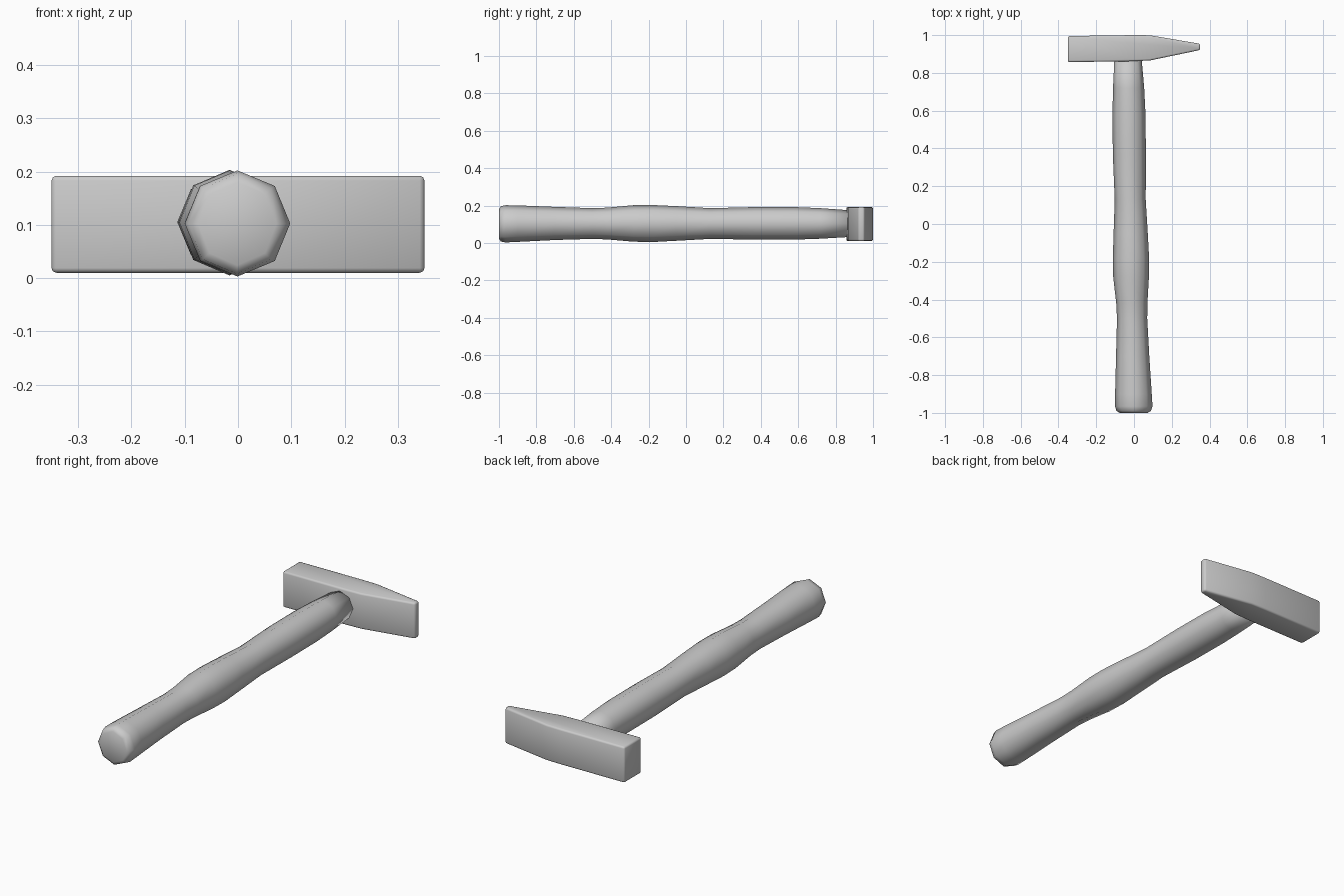
import bpy, bmesh, math

if "Cube" in bpy.data.objects:
    bpy.data.objects.remove(bpy.data.objects["Cube"])


def finish(bm, name):
    bmesh.ops.recalc_face_normals(bm, faces=bm.faces)
    mesh = bpy.data.meshes.new(name)
    bm.to_mesh(mesh)
    bm.free()
    obj = bpy.data.objects.new(name, mesh)
    bpy.context.collection.objects.link(obj)
    for p in mesh.polygons:
        p.use_smooth = True
    return obj


# Handle: eight-sided rings as (y, left x, right x, bottom z, top z)
rings = [
    (-1.0, -0.075, 0.072, 0.024, 0.180),
    (-0.99, -0.093, 0.089, 0.008, 0.196),
    (-0.965, -0.10, 0.098, 0.003, 0.202),
    (-0.90, -0.10, 0.094, 0.006, 0.201),
    (-0.70, -0.095, 0.081, 0.016, 0.193),
    (-0.50, -0.090, 0.070, 0.022, 0.186),
    (-0.42, -0.094, 0.071, 0.019, 0.189),
    (-0.28, -0.110, 0.079, 0.007, 0.202),
    (-0.18, -0.112, 0.080, 0.005, 0.203),
    (-0.05, -0.108, 0.073, 0.012, 0.197),
    (0.13, -0.102, 0.062, 0.022, 0.186),
    (0.37, -0.112, 0.063, 0.018, 0.192),
    (0.58, -0.114, 0.061, 0.018, 0.192),
    (0.72, -0.111, 0.054, 0.023, 0.186),
    (0.89, -0.103, 0.039, 0.033, 0.174),
]
bm = bmesh.new()
loops = []
for y, left, right, low, high in rings:
    cx, cz = (left + right) / 2, (low + high) / 2
    rx, rz = (right - left) / 2, (high - low) / 2
    loops.append([bm.verts.new((cx + rx * math.cos(i * math.pi / 4), y,
                                cz + rz * math.sin(i * math.pi / 4)))
                  for i in range(8)])
for a, b in zip(loops, loops[1:]):
    for i in range(8):
        j = (i + 1) % 8
        bm.faces.new((a[i], a[j], b[j], b[i]))
bm.faces.new(loops[0])
bm.faces.new(loops[-1])
finish(bm, "handle")

# Head: block with a wedge-shaped peen, extruded upwards
outline = [(-0.35, 0.857), (0, 0.862), (0.085, 0.866), (0.35, 0.921),
           (0.35, 0.954), (0.085, 0.999), (0, 1.0), (-0.35, 0.995)]
bm = bmesh.new()
base = bm.faces.new([bm.verts.new((x, y, 0.01)) for x, y in outline])
top = bmesh.ops.extrude_face_region(bm, geom=[base])["geom"]
bmesh.ops.translate(bm, vec=(0, 0, 0.182),
                    verts=[v for v in top if isinstance(v, bmesh.types.BMVert)])
head = finish(bm, "hammer_head")
bevel = head.modifiers.new("soft_edges", "BEVEL")
bevel.width = 0.009
bevel.segments = 2
bevel.limit_method = 'ANGLE'
bevel.angle_limit = math.radians(30)
bevel.harden_normals = False
